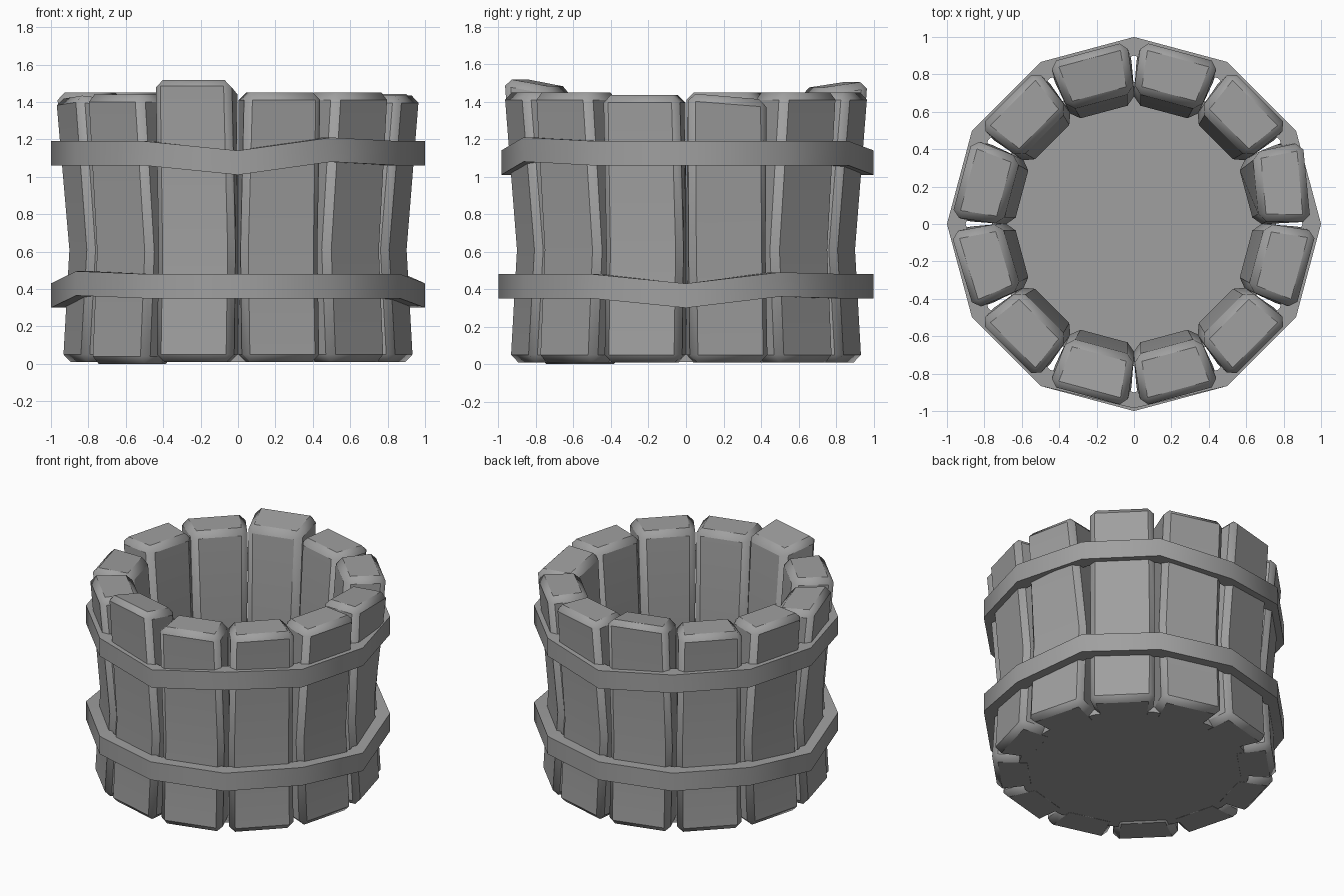
import bpy, bmesh, math
from mathutils import Vector, Matrix

cube = bpy.data.objects.get("Cube")
if cube:
    bpy.data.objects.remove(cube, do_unlink=True)

COLOUR = (0.35, 0.35, 0.35, 1)
grey = bpy.data.materials.new("plain_grey")
grey.use_nodes = True
grey.diffuse_color = COLOUR
grey.node_tree.nodes["Principled BSDF"].inputs["Base Color"].default_value = COLOUR

SIDES = 12
STEP = math.tau / SIDES


def finish(name, bm, bevel=0):
    """Turn a bmesh into a shaded object, with optional chamfers."""
    bmesh.ops.recalc_face_normals(bm, faces=bm.faces)
    mesh = bpy.data.meshes.new(name)
    bm.to_mesh(mesh)
    bm.free()
    mesh.materials.append(grey)
    obj = bpy.data.objects.new(name, mesh)
    bpy.context.collection.objects.link(obj)
    if bevel:
        mod = obj.modifiers.new("chamfer", "BEVEL")
        mod.width = bevel
        mod.segments = 1
        mod.limit_method = "ANGLE"
        mod.angle_limit = math.radians(35)
    bpy.ops.object.select_all(action="DESELECT")
    obj.select_set(True)
    bpy.context.view_layer.objects.active = obj
    bpy.ops.object.shade_smooth_by_angle(angle=math.radians(35))
    return obj


def bridge(bm, rings):
    """Join successive closed rings of vertices with quads."""
    for a, b in zip(rings, rings[1:]):
        n = len(a)
        for i in range(n):
            j = (i + 1) % n
            bm.faces.new((a[i], a[j], b[j], b[i]))


# Stave rows: height, outer radius, inner radius, outer and inner half width
ROWS = [(0.01, 0.92, 0.65, 0.22, 0.18),
        (0.61, 0.885, 0.62, 0.22, 0.17),
        (1.45, 0.955, 0.68, 0.215, 0.185)]

# Uneven staves: lift, outward rise of the top, sideways rise, twist in degrees
UNEVEN = {0: (-0.005, 0.0, -0.035, -10),
          3: (0.02, 0.04, 0, 0),
          6: (-0.06, 0.03, 0.02, 2),
          7: (-0.01, 0, 0, 0),
          8: (0.025, 0.05, 0, 0),
          11: (-0.015, 0, 0, 0)}


def stave(index):
    lift, rise, side, twist = UNEVEN.get(index, (0, 0, 0, 0))
    turn = Matrix.Rotation((index + 0.5) * STEP, 3, "Z")
    bm = bmesh.new()
    rings = []
    for row, (z, out, inn, wide, slim) in enumerate(ROWS):
        ring = []
        mid = Vector(((out + inn) / 2, 0, 0))
        for r, y in ((out, -wide), (out, wide), (inn, slim), (inn, -slim)):
            p = Vector((r, y, 0)) - mid
            height = z + (lift if row == 2 else min(lift, 0) if index == 7 else 0)
            if row == 2:
                height += rise * (r > 0.8) + side * (1 if y > 0 else 0)
                p = Matrix.Rotation(math.radians(twist), 3, "Z") @ p
            p = turn @ (p + mid)
            ring.append(bm.verts.new((p.x, p.y, height)))
        rings.append(ring)
    bridge(bm, rings)
    bm.faces.new(rings[0])
    bm.faces.new(rings[-1])
    finish(f"stave_{index + 1}", bm, 0.04)


def hoop(name, height, bends):
    """Twelve-sided band whose corners may sag or rise."""
    bm = bmesh.new()
    loops = []
    for i in range(SIDES):
        a = i * STEP
        z = height + bends.get(i, 0)
        outer = 0.985 if name == "upper_hoop" and i == 9 else 1.0
        loops.append([bm.verts.new((r * math.cos(a), r * math.sin(a), z + h))
                      for r, h in ((outer, -0.065), (outer, 0.065),
                                   (0.9, 0.065), (0.9, -0.065))])
    bridge(bm, loops + loops[:1])
    finish(name, bm)


for k in range(SIDES):
    stave(k)

hoop("lower_hoop", 0.415, {0: -0.05, 6: -0.05, 1: 0.01, 7: 0.015})
hoop("upper_hoop", 1.125, {3: -0.05, 9: -0.05, 10: 0.02})

# Thin floor closing the bottom
floor = bmesh.new()
bmesh.ops.create_cone(floor, cap_ends=True, segments=SIDES * 2, radius1=0.76,
                      radius2=0.76, depth=0.04,
                      matrix=Matrix.Translation((0, 0, 0.031)))
finish("floor", floor)
